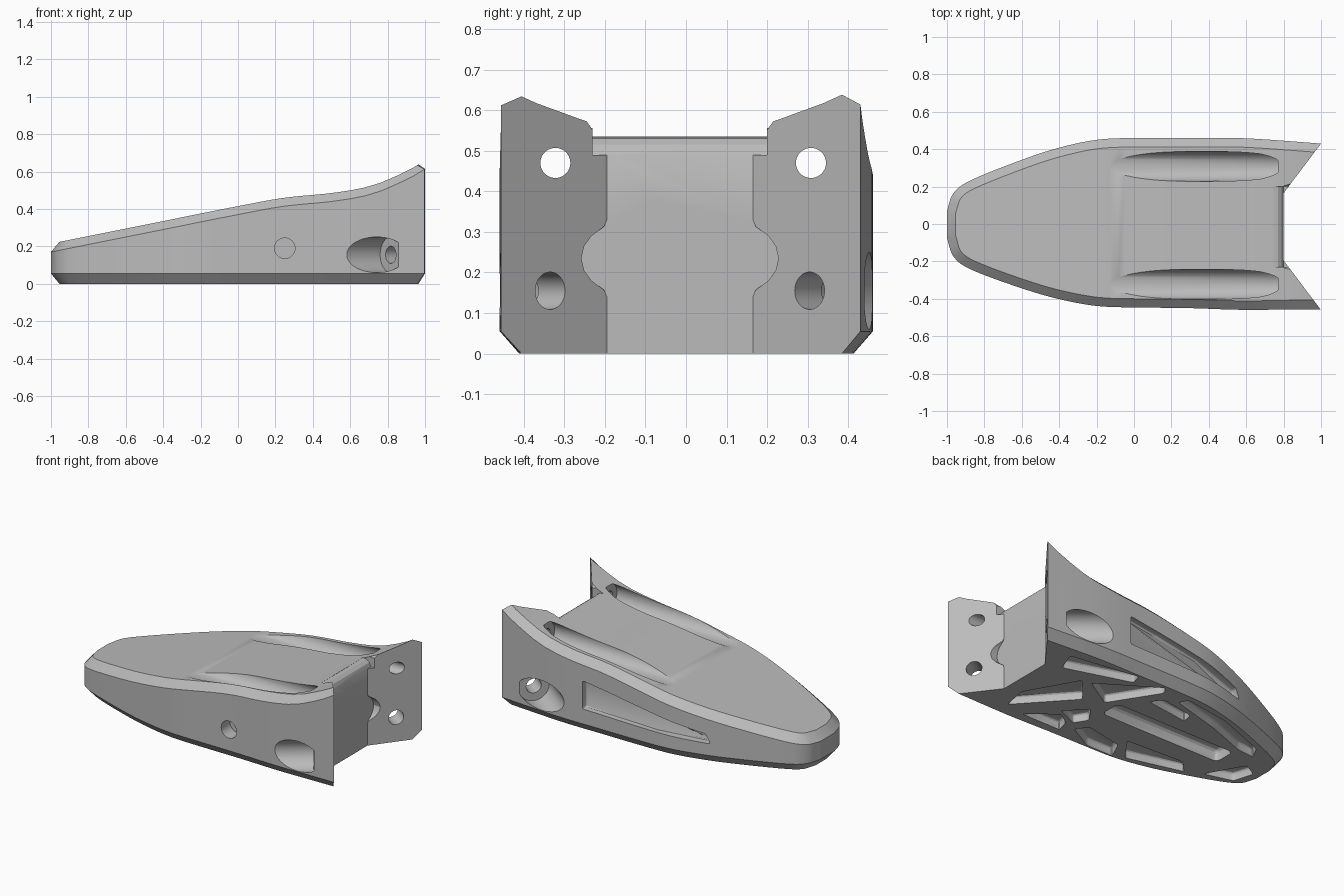
import bpy, bmesh, math
from mathutils import Vector

if "Cube" in bpy.data.objects:
    bpy.data.objects.remove(bpy.data.objects["Cube"])

grey = bpy.data.materials.new("plain grey")
grey.use_nodes = True
grey.diffuse_color = (0.5, 0.5, 0.5, 1)
grey.node_tree.nodes["Principled BSDF"].inputs["Base Color"].default_value = grey.diffuse_color


def make(name, bm):
    bmesh.ops.recalc_face_normals(bm, faces=bm.faces)
    mesh = bpy.data.meshes.new(name)
    bm.to_mesh(mesh)
    bm.free()
    mesh.materials.append(grey)
    obj = bpy.data.objects.new(name, mesh)
    bpy.context.scene.collection.objects.link(obj)
    return obj


def curve(points, steps):
    """Smooth curve through 2D points."""
    p = [Vector(q) for q in points]
    p = [2 * p[0] - p[1]] + p + [2 * p[-1] - p[-2]]
    out = []
    for a, b, c, d in zip(p, p[1:], p[2:], p[3:]):
        for i in range(steps):
            t = i / steps
            out.append(0.5 * (2 * b + (c - a) * t + (2 * a - 5 * b + 4 * c - d) * t * t
                              + (3 * b - a - 3 * c + d) * t ** 3))
    return out + [p[-2]]


def lookup(table, x):
    for a, b in zip(table, table[1:]):
        if x <= b.x:
            break
    return a.y + (b.y - a.y) * (x - a.x) / (b.x - a.x)


# Body: outline and top profile joined as a run of chamfered sections
outline = curve([(-1, .07), (-.965, .165), (-.87, .235), (-.6, .343), (-.4, .408), (-.2, .45),
                 (0, .46), (.3, .46), (.6, .458), (1, .43), (1.15, .42)], 5)
crown = curve([(-1, .215), (-.5, .315), (0, .415), (.25, .46), (.5, .485), (.7, .52),
               (.85, .578), (.97, .64), (1.15, .76)], 8)
CHAMFER = 0.048


def side_width(x, side):
    y = lookup(outline, x)
    return y if side > 0 else -y * (.97 + .09 * x * x)


def half_section(i, side):
    p = outline[i]
    t = outline[min(i + 1, len(outline) - 1)] - outline[max(i - 1, 0)]
    n = Vector((t.y, -t.x)).normalized()
    if i == 0:
        n = Vector((1, -.4)).normalized()
    q = p + n * CHAMFER
    k = 1 if side > 0 else -(.97 + .09 * p.x * p.x)
    top = lookup(crown, q.x)
    return [(q.x, q.y * k, 0), (p.x, p.y * k, .055),
            (p.x, p.y * k, lookup(crown, p.x) - .045), (q.x, q.y * k, top)]


bm = bmesh.new()
rows = []
for i in range(len(outline)):
    ring = half_section(i, 1) + half_section(i, -1)[::-1]
    rows.append([bm.verts.new(v) for v in ring])
for a, b in zip(rows, rows[1:]):
    for j in range(8):
        k = (j + 1) % 8
        bm.faces.new((a[j], a[k], b[k], b[j]))
for j in range(3):
    bm.faces.new([rows[0][m] for m in (j, j + 1, 6 - j, 7 - j)])
bm.faces.new(rows[-1])
body = make("body", bm)
bpy.context.view_layer.objects.active = body


def cut(bm):
    cutter = make("cutter", bm)
    cutter.hide_render = True
    mod = body.modifiers.new("cut", "BOOLEAN")
    mod.operation = "DIFFERENCE"
    mod.solver = "EXACT"
    mod.object = cutter
    bpy.ops.object.modifier_apply(modifier=mod.name)
    bpy.data.objects.remove(cutter)


def cut_prism(base, vector, soft=0):
    bm = bmesh.new()
    low = [bm.verts.new(p) for p in base]
    high = [bm.verts.new(Vector(p) + Vector(vector)) for p in base]
    bm.faces.new(low)
    bm.faces.new(high)
    for i in range(len(low)):
        j = (i + 1) % len(low)
        bm.faces.new((low[i], low[j], high[j], high[i]))
    bmesh.ops.recalc_face_normals(bm, faces=bm.faces)
    if soft:
        bmesh.ops.bevel(bm, geom=bm.edges[:], offset=soft, segments=3, profile=.5,
                        affect="EDGES", clamp_overlap=True)
    cut(bm)


def cut_round(start, end, r1, r2=None):
    start, end = Vector(start), Vector(end)
    axis = end - start
    bm = bmesh.new()
    bmesh.ops.create_cone(bm, cap_ends=True, segments=40, radius1=r1, radius2=r2 or r1,
                          depth=axis.length)
    turn = Vector((0, 0, 1)).rotation_difference(axis).to_matrix()
    for v in bm.verts:
        v.co = turn @ v.co + (start + end) / 2
    cut(bm)


# Rear notch between the two wings
MID = -.015
wedge = [(.8, .18), (1, .445), (1.3, .8425)]
cut_prism([(x, MID + y, -.1) for x, y in wedge] + [(x, MID - y, -.1) for x, y in wedge[::-1]],
          (0, 0, 1.3))
scallop = [(.18, -.1), (.18, .14), (.187, .157), (.218, .18), (.236, .205), (.243, .235),
           (.236, .265), (.218, .29), (.187, .313), (.18, .33), (.18, .49), (.2, .53),
           (.235, .58), (.235, .9)]
cut_prism([(.8, MID + y, z) for y, z in scallop] + [(.8, MID - y, z) for y, z in scallop[::-1]],
          (.4, 0, 0))

# Rounded rear lip
lip = [(.745, .534), (.77, .53), (.789, .516), (.8, .49), (.85, .49), (.85, .7), (.745, .7)]
cut_prism([(x, MID - .215, z) for x, z in lip], (0, .43, 0))

# Top grooves, wing holes and angled side pockets
for s in (1, -1):
    y = s * .315 - .007
    cut_round((-.3, y, .47), (.77, y, .47), .08)
    cut_round((.7, y, .47), (1.2, y, .47), .037)
    p = Vector((.905, MID + s * .32, .155))
    d = Vector((-.8, s * .6, 0))
    cut_round(p + d * .11, p + d * .6, .095)
    cut_round(p - d * .1, p + d * .2, .046)

# Twin lengthwise bores with countersinks
for y in (-.105, .08):
    cut_round((-1.1, y, .105), (.9, y, .105), .046)
    cut_round((.76, y, .105), (.802, y, .105), .046, .073)

# Blind hole on the right flank, tapered recess on the left flank
cut_round((.25, -.6, .19), (.25, -.36, .19), .055)
recess = [(.41, .15), (.41, .33), (.2, .3), (-.1, .25), (-.42, .19), (-.45, .13), (-.1, .14)]
cut_prism([(x, side_width(x, 1) - .04, z) for x, z in recess], (0, .15, 0), .012)

# Lightening pockets underneath
pockets = [
    [(.7, .2), (.75, .33), (.3, .4), (.28, .33)],
    [(.67, -.32), (.7, -.16), (.52, .16), (.38, 0)],
    [(.46, .17), (.1, .4), (.07, .35), (.26, .05)],
    [(.07, .22), (.02, .29), (-.21, .25), (-.22, .18)],
    [(-.06, .32), (-.09, .375), (-.4, .33), (-.74, .2), (-.78, .12), (-.66, .13), (-.39, .23)],
    [(.54, -.35), (.36, -.21), (.28, -.27), (.26, -.35)],
    [(.39, -.18), (.27, -.06), (.2, -.16), (.25, -.24)],
    [(.2, -.29), (.14, -.22), (-.11, -.27), (-.16, -.385), (.03, -.385)],
    [(-.12, -.2), (-.51, -.18), (-.59, -.26), (-.23, -.355)],
    [(-.69, -.21), (-.82, .02), (-.91, -.03), (-.87, -.16)],
]
for pts in pockets:
    cut_prism([(x, y, -.1) for x, y in pts], (0, 0, .15), .016)
cut_prism([(-.66, -.055, -.1), (.19, -.055, -.1), (.19, .085, -.1), (-.66, .085, -.1)],
          (0, 0, .17), .03)

# Smooth curved areas, keep machined edges crisp
body.select_set(True)
bpy.ops.object.shade_smooth_by_angle(angle=math.radians(25))
